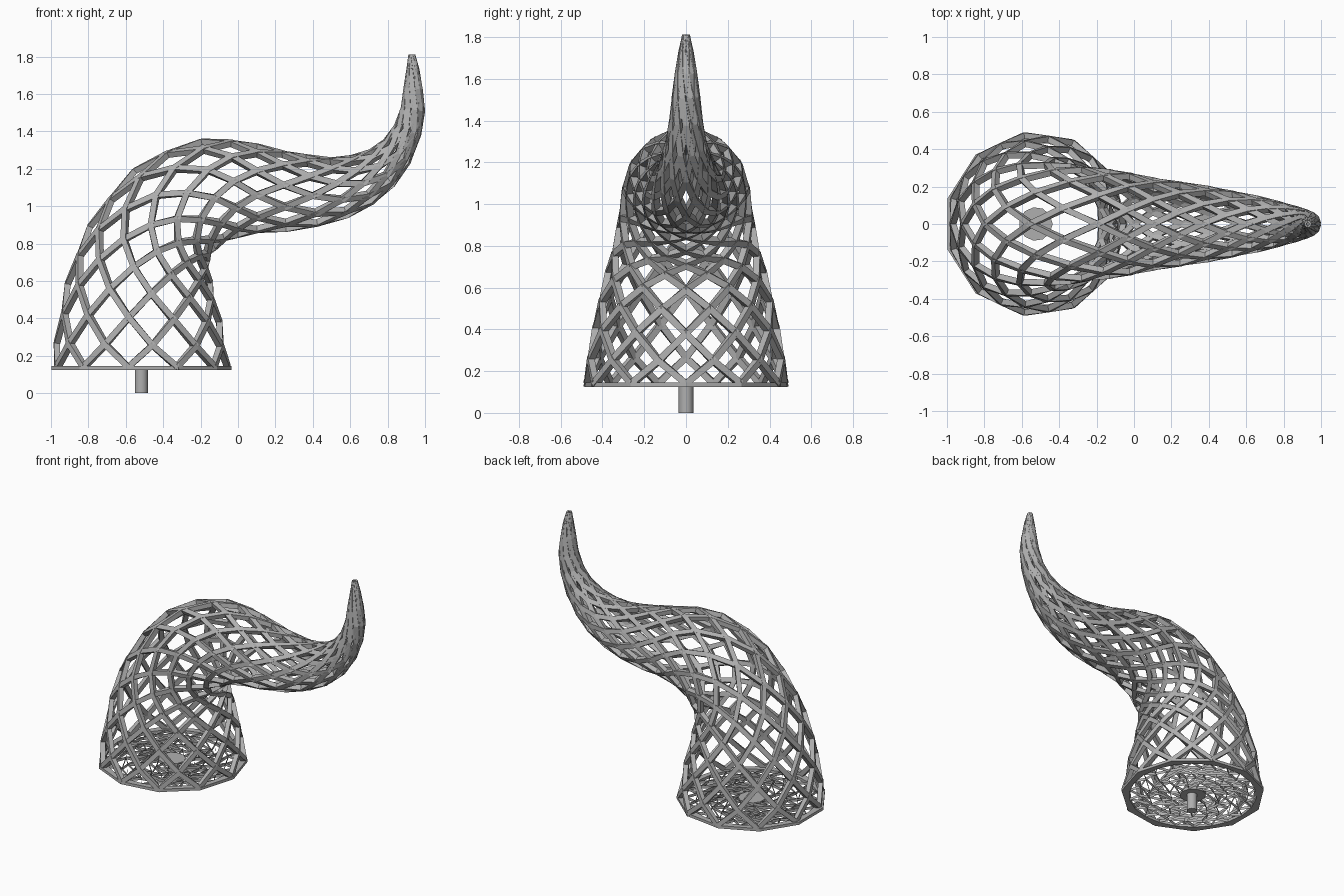
import bpy, bmesh, math, random
from mathutils import Vector

cube = bpy.data.objects.get("Cube")
if cube:
    bpy.data.objects.remove(cube, do_unlink=True)

random.seed(4)
SIDES = 11        # strands in each direction
STEPS = 11        # strand spacings travelled from base to tip
SEGMENTS = 2 * STEPS

grey = bpy.data.materials.new("grey")
grey.use_nodes = True
grey.diffuse_color = (0.43, 0.43, 0.43, 1)
grey.node_tree.nodes["Principled BSDF"].inputs["Base Color"].default_value = (0.43, 0.43, 0.43, 1)


def finish(name, bm):
    bmesh.ops.recalc_face_normals(bm, faces=bm.faces)
    mesh = bpy.data.meshes.new(name)
    bm.to_mesh(mesh)
    bm.free()
    mesh.materials.append(grey)
    ob = bpy.data.objects.new(name, mesh)
    bpy.context.collection.objects.link(ob)
    return ob


# Horn profile: outer x, z and inner x, z of each cross-section
STATIONS = [Vector(s) for s in (
    (-1.0, .14, -.04, .14), (-.965, .40, -.08, .36), (-.895, .69, -.13, .56),
    (-.76, .97, -.155, .68), (-.51, 1.24, -.14, .74), (-.17, 1.365, -.06, .81),
    (.10, 1.335, .10, .85), (.34, 1.28, .40, .88), (.56, 1.265, .68, .98),
    (.74, 1.325, .88, 1.16), (.85, 1.46, .99, 1.42), (.89, 1.65, .985, 1.64),
    (.912, 1.81, .947, 1.81))]


def station(t):
    """Smoothly interpolated cross-section, t from 0 to 1."""
    last = len(STATIONS) - 1
    i = min(int(t * last), last - 1)
    f = t * last - i
    a, b, c, d = (STATIONS[min(max(i + k, 0), last)] for k in (-1, 0, 1, 2))
    return b + (c - a) * (f / 2) + (2 * a - 5 * b + 4 * c - d) * (f * f / 2) \
        + (3 * b - a - 3 * c + d) * (f ** 3 / 2)


def surface(t, angle):
    """Point on the horn, its outward direction and the local radius."""
    s = station(t)
    outer, inner = Vector((s[0], 0, s[1])), Vector((s[2], 0, s[3]))
    half = (inner - outer) / 2
    r = half.length
    side = Vector((0, r * 1.03, 0))
    out = half * math.cos(angle) + side * math.sin(angle)
    return (outer + inner) / 2 + out, out.normalized(), r


def strand(bm, start, turn):
    """Flat bar spiralling along the horn."""
    rings = []
    spin = turn * STEPS * math.tau / SIDES
    for k in range(SEGMENTS + 1):
        t = k / SEGMENTS
        p, out, r = surface(t, start + spin * t)
        lo, hi = max(t - 0.004, 0), min(t + 0.004, 1)
        along = surface(hi, start + spin * hi)[0] - surface(lo, start + spin * lo)[0]
        across = along.cross(out).normalized() * min(0.016, r * 0.4)
        deep = out * min(0.032, r * 0.6)
        rings.append([bm.verts.new(v) for v in
                      (p - across, p + across, p + across - deep, p - across - deep)])
    for a, b in zip(rings, rings[1:]):
        for j in range(4):
            n = (j + 1) % 4
            bm.faces.new((a[j], a[n], b[n], b[j]))
    bm.faces.new(rings[0])
    bm.faces.new(rings[-1])


# Woven lattice: one set of strands per twist direction
for name, turn in (("left_hand_strands", 1), ("right_hand_strands", -1)):
    bm = bmesh.new()
    for i in range(SIDES):
        strand(bm, i * math.tau / SIDES, turn)
    finish(name, bm)


def circle(bm, x, radius, sides, z, turn=0, jitter=0):
    points = []
    for i in range(sides):
        a = turn + math.tau * i / sides + random.uniform(-jitter, jitter) / radius
        r = radius + random.uniform(-jitter, jitter)
        points.append(bm.verts.new((x + r * math.cos(a), r * math.sin(a), z)))
    return points


# Base plate: solid hub and rim joined by a web of pierced triangles
bm = bmesh.new()
rings = [circle(bm, -0.525, 0.09, SIDES, 0.125)]
for k, radius in enumerate((0.16, 0.23, 0.30, 0.37, 0.435)):
    rings.append(circle(bm, -0.525, radius, SIDES * (1 if k < 1 else 2), 0.125,
                        math.pi / SIDES * (k % 2) / (2 if k else 1), 0.014 if k < 4 else 0))
bm.faces.new(rings[0])
web = []
for a, b in zip(rings, rings[1:]):
    ratio = len(b) // len(a)
    for i in range(len(a)):
        n = (i + 1) % len(a)
        fan = [b[(i * ratio + k) % len(b)] for k in range(ratio + 1)]
        for p, q in zip(fan, fan[1:]):
            web.append(bm.faces.new((a[i], p, q)))
        web.append(bm.faces.new((a[i], fan[-1], a[n])))
rim = circle(bm, -0.525, 0.491, SIDES, 0.125)
edge = rings[-1]
for i in range(SIDES):
    n = (i + 1) % SIDES
    bm.faces.new((rim[i], rim[n], edge[2 * n], edge[2 * i + 1], edge[2 * i]))
bmesh.ops.inset_individual(bm, faces=web, thickness=0.011, use_even_offset=True)
bmesh.ops.delete(bm, geom=web, context='FACES')
flat = bm.faces[:]
solid = bmesh.ops.extrude_face_region(bm, geom=flat, use_keep_orig=True)
bmesh.ops.translate(bm, vec=(0, 0, 0.02),
                    verts=[g for g in solid["geom"] if isinstance(g, bmesh.types.BMVert)])
finish("base_plate", bm)

# Mounting peg
bm = bmesh.new()
foot = circle(bm, -0.517, 0.035, 24, 0)
head = circle(bm, -0.517, 0.035, 24, 0.13)
bm.faces.new(foot)
bm.faces.new(head)
for i in range(24):
    n = (i + 1) % 24
    side = bm.faces.new((foot[i], foot[n], head[n], head[i]))
    side.smooth = True
for loop in (foot, head):
    for i in range(24):
        bm.edges.get((loop[i - 1], loop[i])).smooth = False
finish("mounting_peg", bm)
